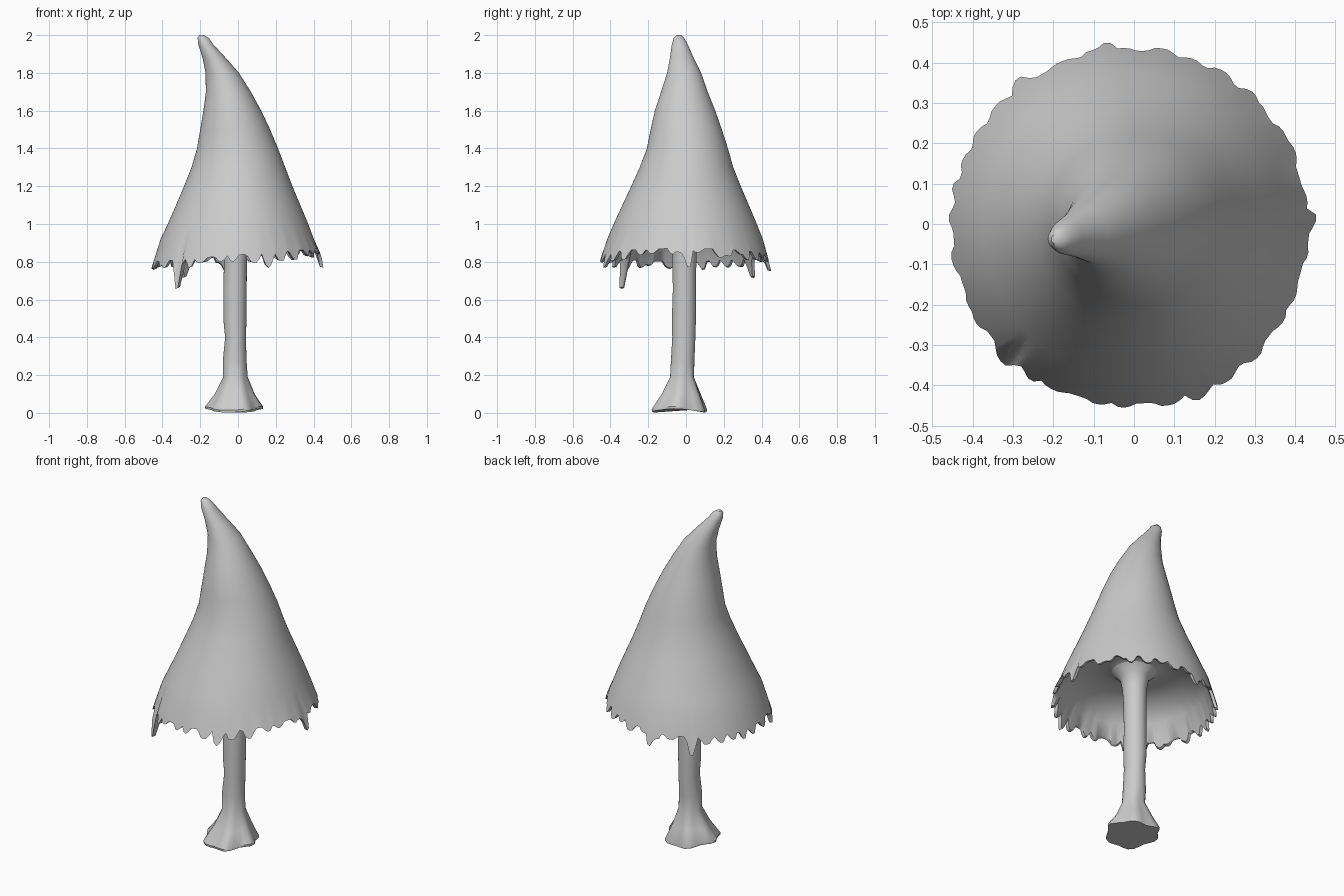
import bpy, bmesh, math, random

if "Cube" in bpy.data.objects:
    bpy.data.objects.remove(bpy.data.objects["Cube"])

random.seed(4)
TAU = 2 * math.pi


def loft(name, rings, angle):
    """Skin closed rings of points and close both ends."""
    bm = bmesh.new()
    loops = [[bm.verts.new(p) for p in ring] for ring in rings]
    n = len(loops[0])
    for a, b in zip(loops, loops[1:]):
        for i in range(n):
            j = (i + 1) % n
            bm.faces.new((a[i], a[j], b[j], b[i]))
    bm.faces.new(loops[0])
    bm.faces.new(loops[-1])
    bmesh.ops.recalc_face_normals(bm, faces=bm.faces)
    me = bpy.data.meshes.new(name)
    bm.to_mesh(me)
    bm.free()
    ob = bpy.data.objects.new(name, me)
    bpy.context.collection.objects.link(ob)
    bpy.ops.object.select_all(action='DESELECT')
    ob.select_set(True)
    bpy.context.view_layer.objects.active = ob
    bpy.ops.object.shade_smooth_by_angle(angle=math.radians(angle))
    return ob


def ellipse(n, z, x0, x1, y0, y1):
    cx, cy, rx, ry = (x0 + x1) / 2, (y0 + y1) / 2, (x1 - x0) / 2, (y1 - y0) / 2
    return [(cx + rx * math.cos(TAU * i / n), cy + ry * math.sin(TAU * i / n), z)
            for i in range(n)]


# ragged rim: small random teeth plus a few long drips (angle, depth, half width)
teeth = []
for k in range(32):
    teeth.append((TAU * (k + random.uniform(-.3, .3)) / 32,
                  random.uniform(.02, .05), random.uniform(.045, .075)))
for x, y, d in [(-.32, -.34, .155), (.17, -.42, .08), (.45, .02, .10),
                (-.26, .34, .10), (-.06, .45, .08), (.30, .33, .05), (-.45, -.08, .04)]:
    teeth.append((math.atan2(y, x), d, .05))


def drip(a):
    best = 0
    for t, d, w in teeth:
        delta = (a - t + math.pi) % TAU - math.pi
        best = max(best, d * math.exp(-(delta / w) ** 4))
    return best


def rim(r, lift):
    ring = []
    for i in range(N):
        a = TAU * i / N
        d = drip(a)
        rr = r + .3 * min(d, .08)
        ring.append((rr * math.cos(a) - .01, rr * math.sin(a) - .008,
                     .835 + .08 * r * math.cos(a) - d + lift))
    return ring


# cap: bent outer cone, ragged rim, hollow underside
N = 180
outer = [(2.0, -.205, -.18, -.05, -.025), (1.985, -.214, -.155, -.065, -.01),
         (1.95, -.21, -.13, -.075, .01), (1.88, -.188, -.065, -.085, .04),
         (1.8, -.172, .005, -.10, .08), (1.7, -.17, .068, -.132, .115),
         (1.6, -.183, .123, -.165, .155), (1.5, -.20, .17, -.187, .19),
         (1.4, -.217, .212, -.207, .222), (1.3, -.246, .25, -.245, .25),
         (1.2, -.286, .288, -.29, .29), (1.1, -.328, .33, -.337, .333),
         (1.0, -.372, .372, -.383, .375), (.92, -.41, .402, -.417, .407)]
inner = [(.90, .39), (.95, .345), (.99, .27), (1.01, .18), (1.0, .10), (.96, .06)]
rings = [ellipse(N, *o) for o in outer]
rings += [rim(.438, 0), rim(.42, .004)]
rings += [ellipse(N, z, -r, r, -r, r) for z, r in inner]
loft("mushroom_cap", rings, 50)

# stem: slim wavering stalk with an uneven flared foot
S = 30
stem = [(.012, -.163, .123, -.178, .11, .08), (.024, -.165, .123, -.18, .11, .08),
        (.10, -.118, .083, -.128, .078, .06), (.19, -.077, .05, -.085, .043, .03),
        (.28, -.08, .045, -.08, .045, 0), (.40, -.068, .042, -.073, .05, 0),
        (.50, -.078, .045, -.075, .053, 0), (.65, -.078, .046, -.07, .053, 0),
        (.80, -.074, .047, -.072, .055, 0), (.90, -.075, .055, -.075, .06, 0),
        (.96, -.085, .07, -.085, .075, 0), (1.005, -.13, .12, -.13, .12, 0)]
rings = []
for z, x0, x1, y0, y1, lobe in stem:
    cx, cy = (x0 + x1) / 2, (y0 + y1) / 2
    ring = []
    for i, (x, y, _) in enumerate(ellipse(S, z, x0, x1, y0, y1)):
        a = TAU * i / S
        f = 1 + lobe * math.cos(6 * a + .6)
        lift = .01 * math.sin(2 * a + 2) if z < .05 else 0
        ring.append((cx + (x - cx) * f, cy + (y - cy) * f, max(0, z + lift)))
    rings.append(ring)
loft("stem", rings, 35)
